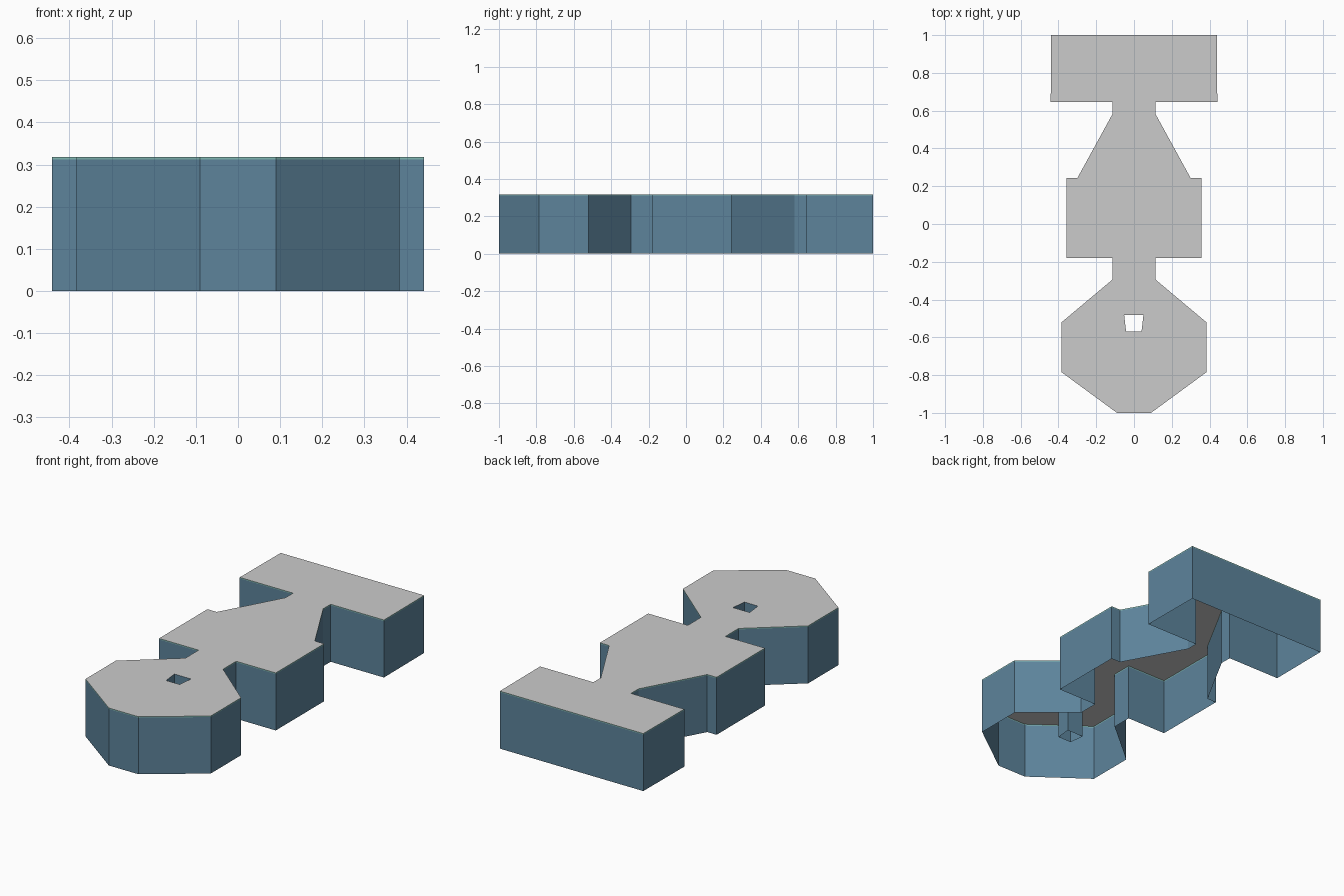
import bpy, bmesh
from mathutils.geometry import tessellate_polygon
from mathutils import Vector

if "Cube" in bpy.data.objects:
    bpy.data.objects.remove(bpy.data.objects["Cube"])

HEIGHT, TRIM = 0.318, 0.312

# Right half of the footprint, front to back
half = [(0.09, -1), (0.383, -0.785), (0.383, -0.52), (0.115, -0.295),
        (0.115, -0.18), (0.357, -0.18), (0.357, 0.243), (0.30, 0.243),
        (0.115, 0.58), (0.115, 0.645), (0.441, 0.645), (0.439, 1)]
outline = half + [(-x, y) for x, y in reversed(half)]          # counter-clockwise
shaft = [(-0.052, -0.482), (0.05, -0.482), (0.04, -0.568), (-0.042, -0.568)]  # clockwise


def colour(name, rgb):
    mat = bpy.data.materials.new(name)
    mat.diffuse_color = (*rgb, 1)
    mat.use_nodes = True
    mat.node_tree.nodes["Principled BSDF"].inputs["Base Color"].default_value = mat.diffuse_color
    return mat


def add_object(name, bm, mat=None):
    mesh = bpy.data.meshes.new(name)
    bm.to_mesh(mesh)
    bm.free()
    obj = bpy.data.objects.new(name, mesh)
    bpy.context.collection.objects.link(obj)
    if mat:
        mesh.materials.append(mat)
    return obj


def wall_band(name, loop, z0, z1, mat):
    """Open strip of wall following a closed loop."""
    bm = bmesh.new()
    low = [bm.verts.new((x, y, z0)) for x, y in loop]
    high = [bm.verts.new((x, y, z1)) for x, y in loop]
    for i in range(len(loop)):
        j = (i + 1) % len(loop)
        bm.faces.new((low[i], low[j], high[j], high[i]))
    return add_object(name, bm, mat)


wall_blue = colour("wall_blue", (0.11, 0.23, 0.33))
trim_teal = colour("trim_teal", (0.22, 0.48, 0.45))

# Outer walls, eaves trim and the light shaft; the underside is open
wall_band("outer_walls", outline, 0, TRIM, wall_blue)
wall_band("eaves_trim", outline, TRIM, HEIGHT, trim_teal)
wall_band("light_shaft", shaft, 0, HEIGHT, wall_blue)

# Flat roof with the shaft opening
bm = bmesh.new()
loops = [[Vector((x, y, HEIGHT)) for x, y in loop] for loop in (outline, shaft)]
verts = [bm.verts.new(p) for loop in loops for p in loop]
for tri in tessellate_polygon(loops):
    bm.faces.new([verts[i] for i in tri])
for face in bm.faces:
    face.normal_update()
    if face.normal.z < 0:
        face.normal_flip()
add_object("roof", bm)
